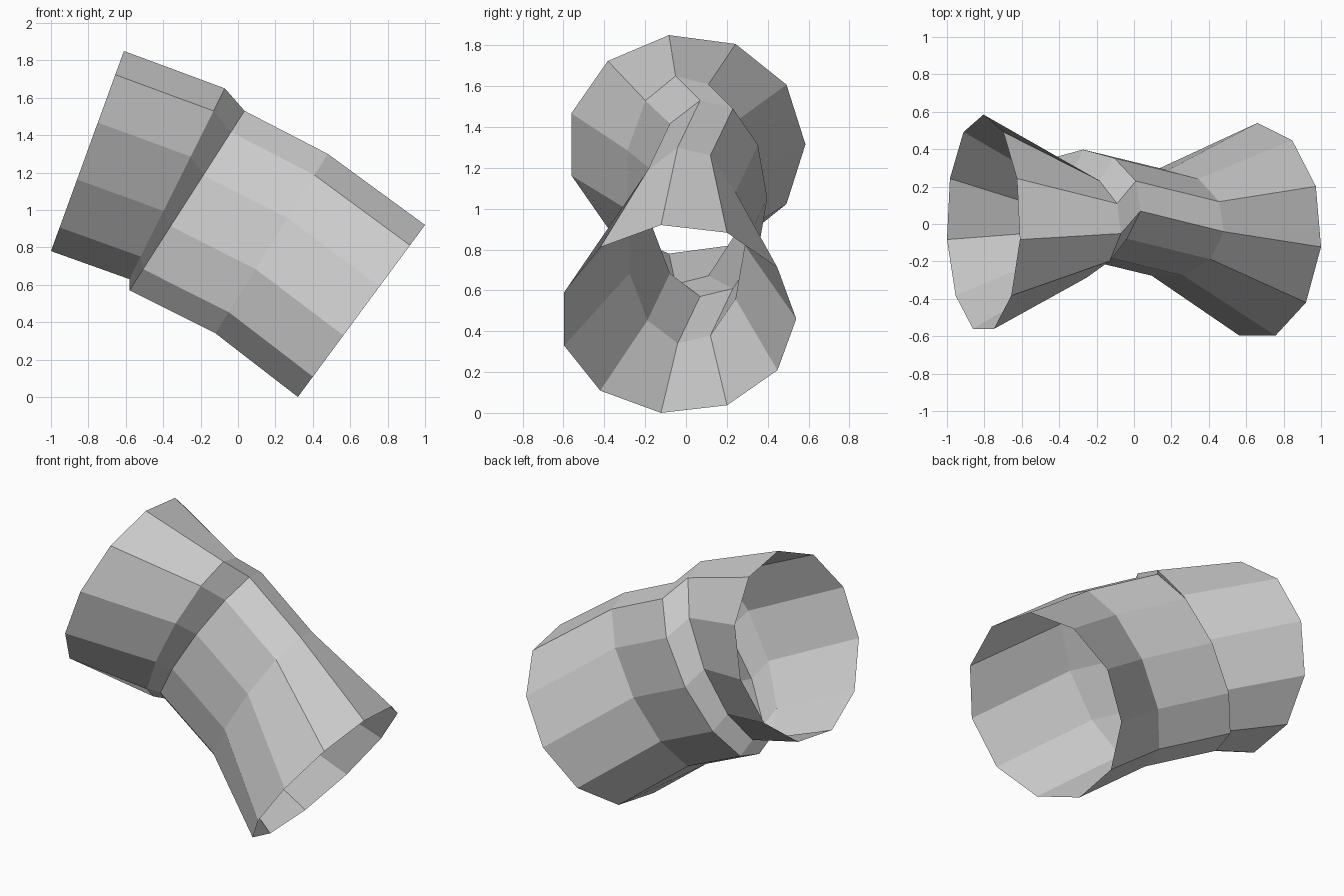
import bpy, bmesh
from math import cos, sin, tau

if "Cube" in bpy.data.objects:
    bpy.data.objects.remove(bpy.data.objects["Cube"])

SIDES = 11
# cross-sections along the bent tube: top (x, z), bottom (x, z), centre y, half width in y
RINGS = [
    ((-0.61, 1.85), (-1.00, 0.78), 0.00, 0.585),
    ((-0.07, 1.65), (-0.58, 0.63), -0.01, 0.288),
    ((0.035, 1.53), (-0.58, 0.57), 0.11, 0.288),
    ((0.48, 1.30), (-0.12, 0.34), 0.00, 0.288),
    ((1.00, 0.92), (0.32, 0.00), -0.04, 0.58),
]


def add_ring(bm, top, bottom, cy, ry):
    cx, cz = (top[0] + bottom[0]) / 2, (top[1] + bottom[1]) / 2
    s = 0.99  # highest corner of the 11-gon sits just below the full radius
    ux, uz = (top[0] - cx) / s, (top[1] - cz) / s
    verts = []
    for k in range(SIDES):
        a = tau * k / SIDES
        verts.append(bm.verts.new((cx + ux * sin(a), cy + ry * cos(a), cz + uz * sin(a))))
    return verts


# open, pinched tube with flared ends
bm = bmesh.new()
rings = [add_ring(bm, *r) for r in RINGS]
for a, b in zip(rings, rings[1:]):
    for k in range(SIDES):
        n = (k + 1) % SIDES
        bm.faces.new((a[k], a[n], b[n], b[k]))
bmesh.ops.recalc_face_normals(bm, faces=bm.faces)

# make the skin face outwards (the top strip must point up)
bm.faces.ensure_lookup_table()
if bm.faces[2].normal.z < 0:
    bmesh.ops.reverse_faces(bm, faces=bm.faces)

mesh = bpy.data.meshes.new("bent_tube")
bm.to_mesh(mesh)
bm.free()
bpy.context.collection.objects.link(bpy.data.objects.new("bent_tube", mesh))
